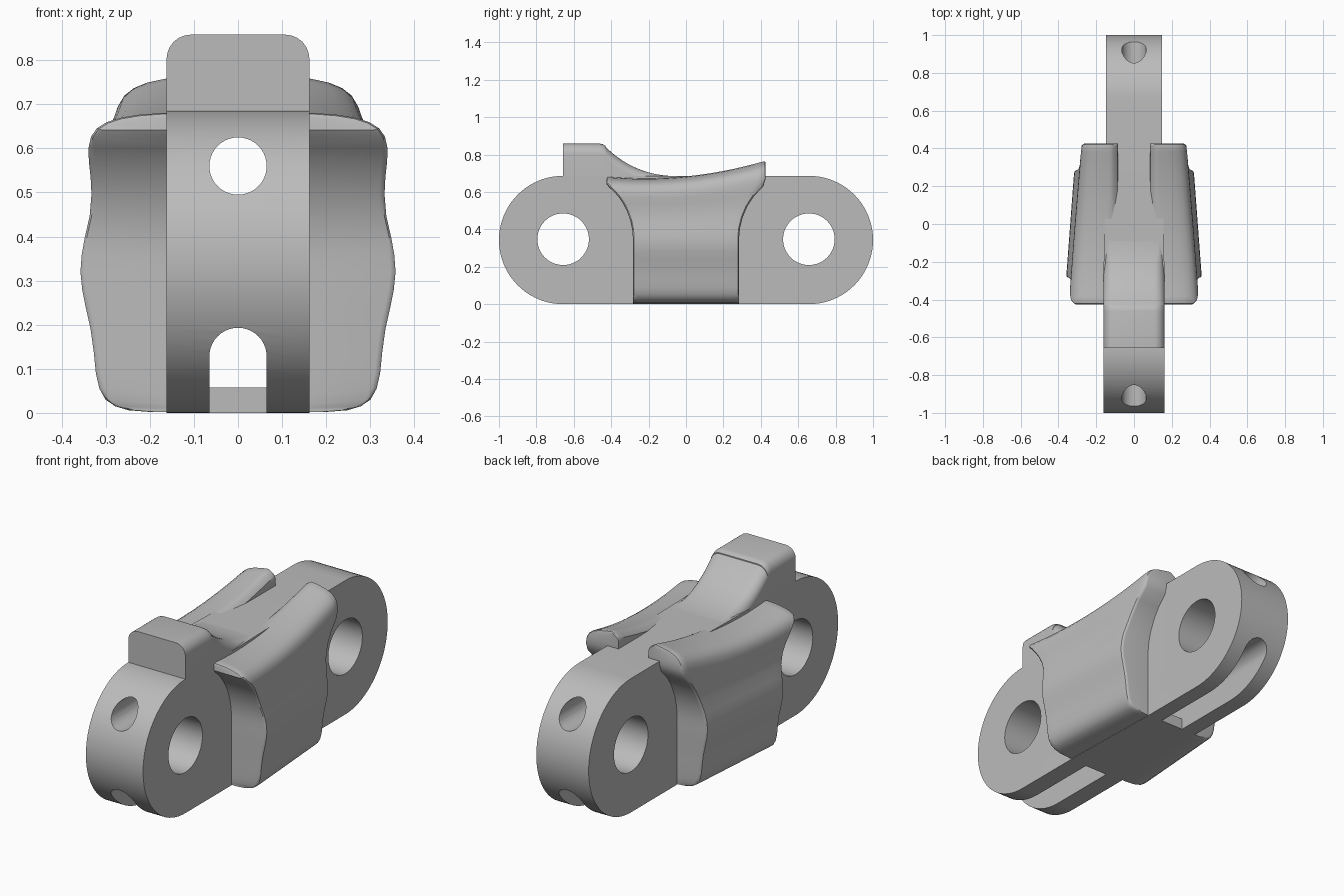
import bpy, bmesh
from math import sin, cos, pi, sqrt
from mathutils import Vector

cube = bpy.data.objects.get("Cube")
if cube:
    bpy.data.objects.remove(cube, do_unlink=True)

steel = bpy.data.materials.new("grey_metal")
steel.use_nodes = True
GREY = (0.5, 0.5, 0.5, 1)
steel.diffuse_color = GREY
steel.node_tree.nodes["Principled BSDF"].inputs["Base Color"].default_value = GREY

R = 0.343          # end radius of the link
BORE_Y = 0.657     # bore centre
HALF_W = 0.162


def finish(name, bm):
    bmesh.ops.recalc_face_normals(bm, faces=bm.faces)
    mesh = bpy.data.meshes.new(name)
    bm.to_mesh(mesh)
    bm.free()
    mesh.materials.append(steel)
    ob = bpy.data.objects.new(name, mesh)
    bpy.context.collection.objects.link(ob)
    return ob


def smooth(ob):
    bpy.ops.object.select_all(action='DESELECT')
    ob.select_set(True)
    bpy.context.view_layer.objects.active = ob
    bpy.ops.object.shade_smooth_by_angle(angle=0.6)


def arc(cy, cz, r, a0, a1, n):
    return [(cy + r * cos(a0 + (a1 - a0) * i / n), cz + r * sin(a0 + (a1 - a0) * i / n))
            for i in range(n + 1)]


def prism(profile, lo, hi, axis):
    """Extrude a 2D profile along x (profile is y,z) or y (profile is x,z)."""
    bm = bmesh.new()
    put = (lambda p, d: (d, *p)) if axis == 'x' else (lambda p, d: (p[0], d, p[1]))
    a, b = [[bm.verts.new(put(p, d)) for p in profile] for d in (lo, hi)]
    bm.faces.new(a)
    bm.faces.new(b)
    for i in range(len(a)):
        j = (i + 1) % len(a)
        bm.faces.new((a[i], a[j], b[j], b[i]))
    return bm


# Link body: stadium with a fine edge chamfer, a little narrower at the back
outline = arc(BORE_Y, R, R, -pi / 2, pi / 2, 40) + arc(-BORE_Y, R, R, pi / 2, 1.5 * pi, 40)
bm = prism(outline, -HALF_W, HALF_W, 'x')
rims = [e for e in bm.edges if abs(e.verts[0].co.x - e.verts[1].co.x) < 1e-5]
bmesh.ops.bevel(bm, geom=rims, offset=0.006, segments=1, affect='EDGES')
for y in (-0.27, 0.27):
    bmesh.ops.bisect_plane(bm, geom=bm.verts[:] + bm.edges[:] + bm.faces[:],
                           plane_co=(0, y, 0), plane_no=(0, 1, 0))
for v in bm.verts:
    t = min(max((v.co.y + 0.27) / 0.54, 0), 1)
    v.co.x *= 1 - 0.085 * t
body = finish("link_body", bm)

# Cutters: pin bores, lengthwise hole, arched tunnel, open slots under the ends
cutters = [prism(arc(s * BORE_Y, 0.347, 0.138, 0, 2 * pi, 48)[:-1], -1, 1, 'x') for s in (-1, 1)]
cutters.append(prism(arc(0, 0.56, 0.065, 0, 2 * pi, 40)[:-1], -1.2, 1.2, 'y'))
cutters.append(prism([(-0.065, 0.058), (0.065, 0.058)] + arc(0, 0.128, 0.065, 0, pi, 20),
                     -1.2, 1.2, 'y'))
for s in (-1, 1):
    slot = [(-0.065, -0.1), (0.065, -0.1), (0.065, 0.1), (-0.065, 0.1)]
    cutters.append(prism(slot, s * 0.29, s * 1.2, 'y'))
for cut_bm in cutters:
    cutter = finish("cutter", cut_bm)
    mod = body.modifiers.new("cut", 'BOOLEAN')
    mod.operation, mod.solver, mod.object = 'DIFFERENCE', 'EXACT', cutter
    bpy.context.view_layer.objects.active = body
    bpy.ops.object.modifier_apply(modifier=mod.name)
    bpy.data.objects.remove(cutter, do_unlink=True)
smooth(body)

# Raised stop block with a concave ramp running down to the link top
bm = bmesh.new()
ramp = [(-0.657, 0.858), (-0.46, 0.858), (-0.445, 0.855), (-0.43, 0.846)]
ramp += arc(-0.06, 1.2, 0.515, 1.5 * pi - 0.8, 1.5 * pi, 14)
rows = []
for y, z in ramp:
    r = min(0.055, 0.9 * (z - 0.65))
    top = arc(HALF_W - r, z - r, r, 0, pi / 2, 6)
    section = [(HALF_W, 0.65)] + top
    section += [(-x, h) for x, h in reversed(section)]
    rows.append([bm.verts.new((x, y, h)) for x, h in section])
for a, b in zip(rows, rows[1:]):
    for i in range(len(a)):
        j = (i + 1) % len(a)
        bm.faces.new((a[i], a[j], b[j], b[i]))
bm.faces.new(rows[0])
bm.faces.new(rows[-1])
smooth(finish("stop_block", bm))

# Side wings: (height, outer x) levels swept along y between two scooped ends
LEVELS = [(0.002, 0.2), (0.006, 0.25), (0.015, 0.28), (0.03, 0.302), (0.055, 0.316),
          (0.09, 0.324), (0.14, 0.329), (0.19, 0.336), (0.24, 0.347), (0.28, 0.355),
          (0.32, 0.359), (0.36, 0.356), (0.4, 0.349), (0.45, 0.338), (0.5, 0.334),
          (0.54, 0.336), (0.575, 0.34), (0.605, 0.341), (0.63, 0.335), (0.648, 0.322),
          (0.662, 0.3), (0.672, 0.27), (0.679, 0.23), (0.683, 0.18)]
STEPS = [(-1, 0.014), (-0.993, 0.006), (-0.975, 0.001)] + [(i / 10, 0) for i in range(-9, 10)]
STEPS += [(-s, d) for s, d in reversed(STEPS[:3])]


def half_length(z):
    dz = min(max(z - 0.347, 0), 0.37)
    return min(0.657 - sqrt(0.373 ** 2 - dz ** 2), 0.425)


def place(t, s):
    """Height and y of a level at the fraction s along the wing."""
    z = t
    for _ in range(12):
        y = s * half_length(z)
        rise = 0.672 + 0.227 * (y + 0.22) ** 2 - 0.683
        z = t + rise * max(0, (t - 0.35) / 0.333)
    return y, z


for side, label in ((1, "left_wing"), (-1, "right_wing")):
    bm = bmesh.new()
    inner, outer = [], []
    for s, inset in STEPS:
        row_in, row_out = [], []
        for t, x in LEVELS:
            y, z = place(t, s)
            z -= inset * max(0, (t - 0.6) / 0.083) * 0.6
            x_in = 0.085 + 0.035 * max(0, (t - 0.655) / 0.028) ** 2
            x_out = x - 0.075 * (y + half_length(z)) - inset
            row_in.append(bm.verts.new((side * x_in, y, z)))
            row_out.append(bm.verts.new((side * max(x_out, x_in + 0.01), y, z)))
        inner.append(row_in)
        outer.append(row_out)
    n = len(LEVELS)
    for k in range(len(STEPS) - 1):
        for grid in (inner, outer):
            for i in range(n - 1):
                bm.faces.new((grid[k][i], grid[k][i + 1], grid[k + 1][i + 1], grid[k + 1][i]))
        for i in (0, n - 1):
            bm.faces.new((inner[k][i], outer[k][i], outer[k + 1][i], inner[k + 1][i]))
    for k in (0, -1):
        for i in range(n - 1):
            bm.faces.new((inner[k][i], outer[k][i], outer[k][i + 1], inner[k][i + 1]))
    smooth(finish(label, bm))
